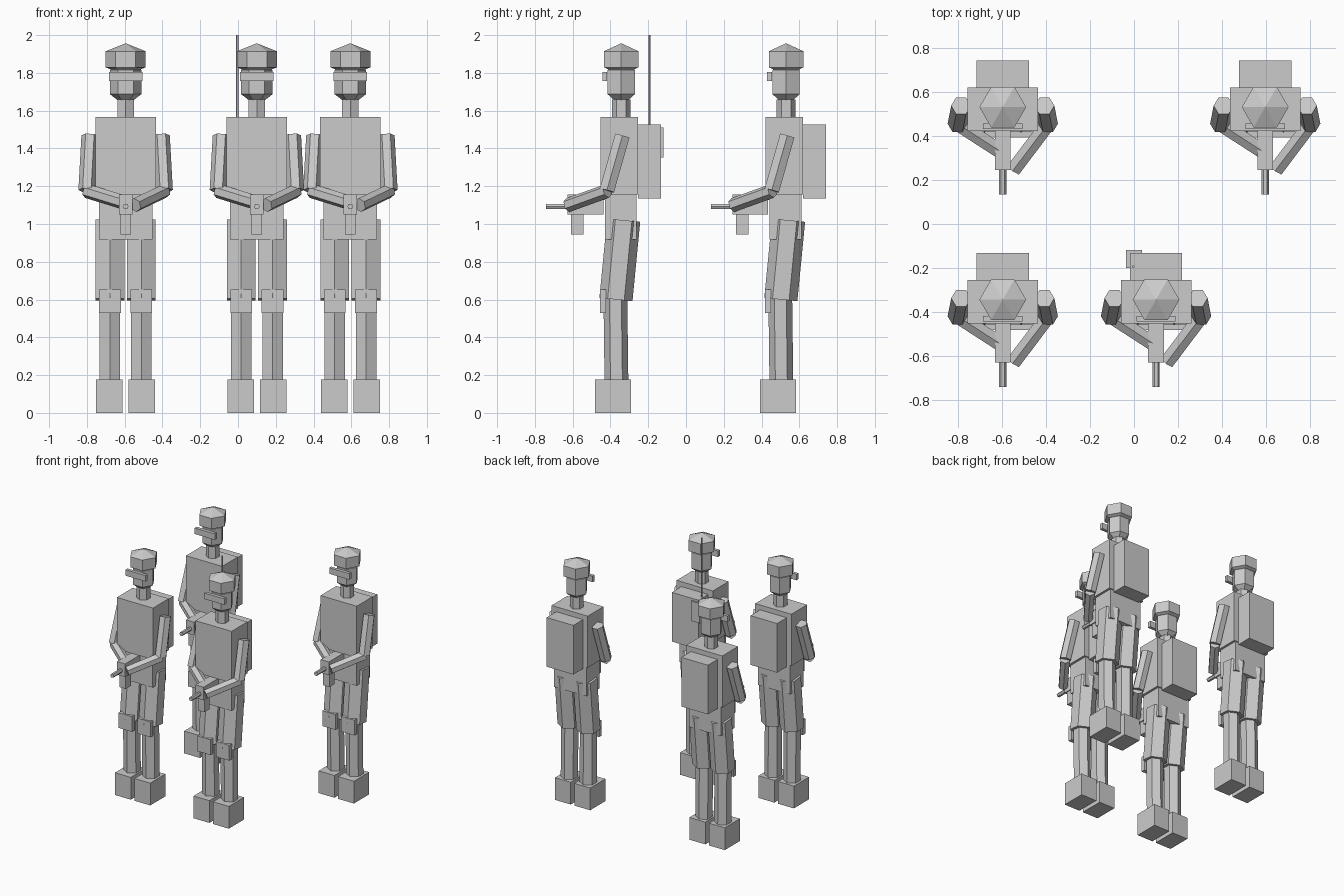
import bpy, bmesh, math
from mathutils import Vector, Matrix

if "Cube" in bpy.data.objects:
    bpy.data.objects.remove(bpy.data.objects["Cube"])


def finish(name, bm):
    bmesh.ops.recalc_face_normals(bm, faces=bm.faces)
    mesh = bpy.data.meshes.new(name)
    bm.to_mesh(mesh)
    bm.free()
    obj = bpy.data.objects.new(name, mesh)
    bpy.context.collection.objects.link(obj)
    return obj


def box(name, o, lo, hi):
    """Box between two corners, relative to the soldier origin."""
    lo, hi = Vector(lo), Vector(hi)
    bm = bmesh.new()
    size = Matrix.Diagonal((*(hi - lo), 1))
    bmesh.ops.create_cube(bm, size=1, matrix=Matrix.Translation(o + (lo + hi) / 2) @ size)
    return finish(name, bm)


def lathe(name, profile, matrix, n=6):
    """Six-sided solid from (radius, height) rings; first vertex on local +x."""
    bm = bmesh.new()
    rings = [[bm.verts.new(matrix @ Vector((r * math.cos(2 * math.pi * i / n),
                                            r * math.sin(2 * math.pi * i / n), z)))
              for i in range(n)] for r, z in profile]
    for a, b in zip(rings, rings[1:]):
        for i in range(n):
            j = (i + 1) % n
            bm.faces.new((a[i], a[j], b[j], b[i]))
    bm.faces.new(rings[0])
    bm.faces.new(rings[-1])
    bmesh.ops.remove_doubles(bm, verts=bm.verts, dist=1e-5)
    return finish(name, bm)


def limb(name, o, a, b, r, hint):
    """Hexagonal prism from a to b with one edge facing the hint direction."""
    a, b = Vector(a), Vector(b)
    z = (b - a).normalized()
    x = Vector(hint)
    x = (x - z * x.dot(z)).normalized()
    y = z.cross(x)
    m = Matrix((x, y, z)).transposed().to_4x4()
    m.translation = o + a
    return lathe(name, [(r, 0), (r, (b - a).length)], m)


def ball(name, o, r, zc, half):
    """Three-ring, six-sided sphere: a prism with pointed ends."""
    return lathe(name, [(0, -half), (r, -half / 2), (r, half / 2), (0, half)],
                 Matrix.Translation(o + Vector((0, 0, zc))))


def soldier(x, y):
    o = Vector((x, y, 0))
    # head and body
    ball("helmet", o, 0.106, 1.872, 0.085)
    ball("head", o, 0.083, 1.751, 0.128)
    box("goggles", o, (-0.089, -0.1, 1.756), (0.089, -0.075, 1.804))
    limb("neck", o, (0, 0, 1.54), (0, 0, 1.66), 0.05, (0, 1, 0))
    box("torso", o, (-0.16, -0.109, 1.155), (0.16, 0.09, 1.567))
    box("pelvis", o, (-0.142, -0.087, 0.918), (0.142, 0.082, 1.155))
    box("backpack", o, (-0.118, 0.09, 1.135), (0.118, 0.211, 1.528))
    # legs and arms
    hands = {-1: (-0.012, -0.2, 1.115), 1: (0.05, -0.282, 1.1)}
    for s in (-1, 1):
        lx = 0.083 * s
        limb("thigh", o, (lx, 0.013, 1.02), (lx, -0.028, 0.6), 0.088, (0, 1, 0))
        limb("shin", o, (lx, -0.031, 0.62), (lx, -0.025, 0.15), 0.063, (0, 1, 0))
        box("knee_pad", o, (lx - 0.058, -0.112, 0.53), (lx + 0.058, -0.08, 0.652))
        bx = 0.086 * s
        box("boot", o, (bx - 0.07, -0.138, 0), (bx + 0.07, 0.053, 0.178))
        limb("upper_arm", o, (0.189 * s, 0.006, 1.467), (0.205 * s, -0.076, 1.178), 0.045, (1, 0, 0))
        limb("forearm", o, (0.207 * s, -0.074, 1.175), hands[s], 0.038, (0, 0, 1))
    # rifle
    box("rifle_body", o, (-0.036, -0.285, 1.05), (0.036, -0.095, 1.155))
    box("rifle_magazine", o, (-0.028, -0.265, 0.945), (0.028, -0.2, 1.06))
    limb("rifle_barrel", o, (0, -0.26, 1.093), (0, -0.397, 1.093), 0.016, (1, 0, 0))
    return o


for x, y in ((-0.595, 0.53), (0.595, 0.53), (-0.595, -0.343)):
    soldier(x, y)

# radio carrier
o = soldier(0.1, -0.343)
box("radio", o, (-0.137, 0.143, 1.353), (-0.063, 0.225, 1.512))
limb("radio_antenna", o, (-0.104, 0.15, 1.5), (-0.104, 0.15, 2.0), 0.006, (1, 0, 0))
